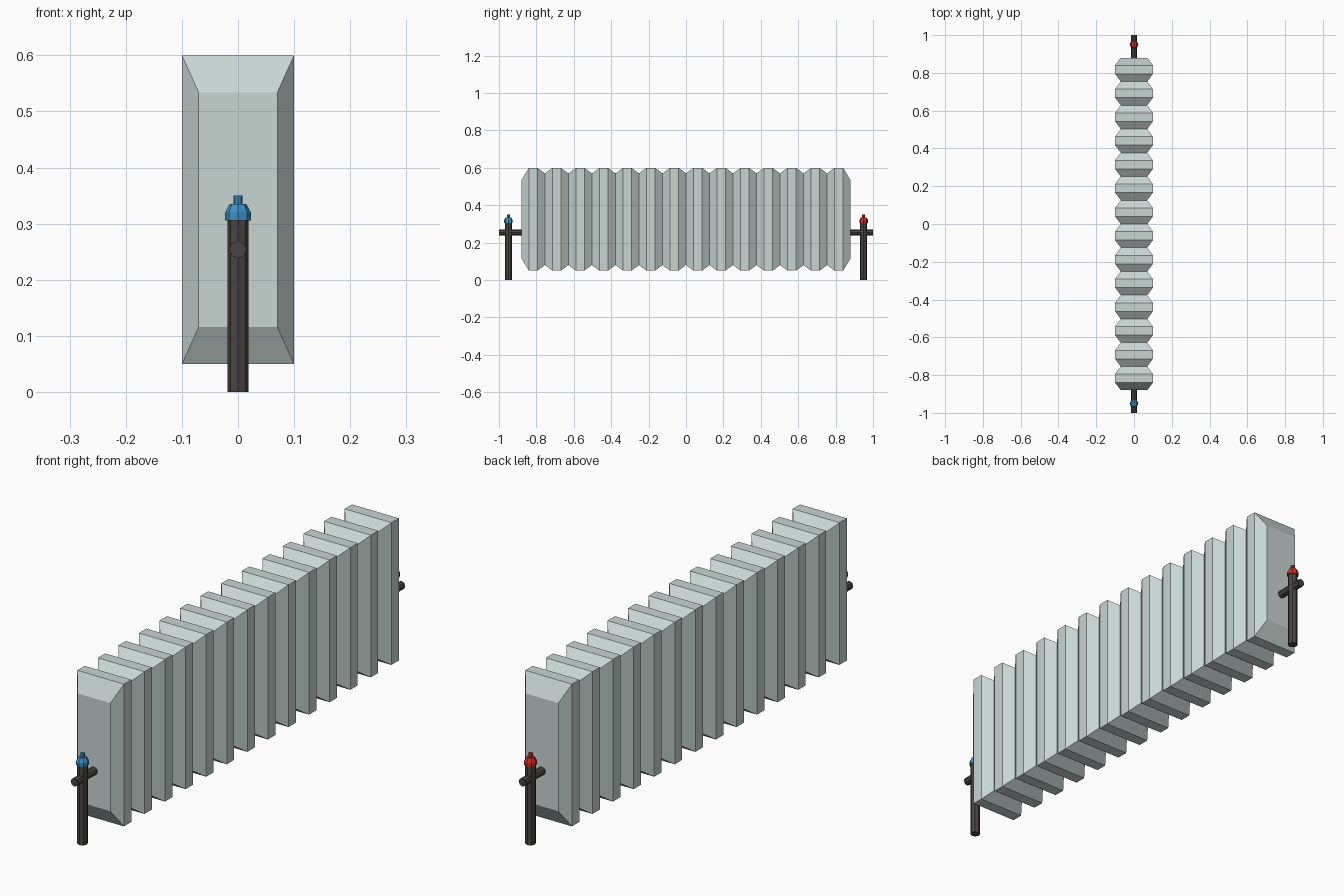
import bpy, bmesh, math
from mathutils import Matrix

if "Cube" in bpy.data.objects:
    bpy.data.objects.remove(bpy.data.objects["Cube"])


def material(name, rgb):
    m = bpy.data.materials.new(name)
    m.diffuse_color = (*rgb, 1)
    m.use_nodes = True
    m.node_tree.nodes["Principled BSDF"].inputs["Base Color"].default_value = m.diffuse_color
    return m


BODY = material("pale grey green", (0.58, 0.67, 0.65))
PIPE = material("dark brown metal", (0.07, 0.058, 0.055))
BLUE = material("cold blue", (0.045, 0.28, 0.55))
RED = material("hot red", (0.6, 0.025, 0.015))


def loft(name, rings, mat, matrix=Matrix()):
    """Skin a closed solid through rings of equal point count."""
    bm = bmesh.new()
    loops = [[bm.verts.new(matrix @ Matrix.Translation(p).translation) for p in r] for r in rings]
    n = len(loops[0])
    for a, b in zip(loops, loops[1:]):
        for i in range(n):
            j = (i + 1) % n
            bm.faces.new((a[i], a[j], b[j], b[i]))
    bm.faces.new(loops[0])
    bm.faces.new(loops[-1])
    bmesh.ops.recalc_face_normals(bm, faces=bm.faces)
    me = bpy.data.meshes.new(name)
    bm.to_mesh(me)
    bm.free()
    me.materials.append(mat)
    ob = bpy.data.objects.new(name, me)
    bpy.context.collection.objects.link(ob)
    return ob


def turned(name, profile, mat, matrix, sides=8):
    """Low-poly turned part from (radius, height) pairs."""
    rings = [[(r * math.sin(2 * math.pi * i / sides), r * math.cos(2 * math.pi * i / sides), h)
              for i in range(sides)] for r, h in profile]
    return loft(name, rings, mat, matrix)


# ribbed radiator body: rectangles alternating between ridge and groove
def rect(y, dx, dz):
    x, lo, hi = 0.1 - dx, 0.05 + dz, 0.6 - dz
    return [(-x, y, lo), (x, y, lo), (x, y, hi), (-x, y, hi)]


COUNT, HALF = 14, 0.88
pitch = 2 * HALF / COUNT
rings = [rect(-HALF, 0.03, 0.066)]
for k in range(COUNT):
    y = -HALF + k * pitch
    rings += [rect(y + pitch * 0.32, 0, 0), rect(y + pitch * 0.68, 0, 0)]
    dz = 0.066 if k == COUNT - 1 else 0.03
    rings.append(rect(y + pitch, 0.03, dz))
loft("radiator_body", rings, BODY)

# pipes and valve caps at both ends
for end, s, mat in (("front", -1, BLUE), ("back", 1, RED)):
    at = Matrix.Translation((0, 0.95 * s, 0))
    turned(end + "_upright_pipe", [(0.019, 0), (0.019, 0.308)], PIPE, at)
    turned(end + "_valve_cap", [(0.023, 0.306), (0.023, 0.32), (0.015, 0.335),
                                (0.008, 0.335), (0.008, 0.35)], mat, at)
    side = Matrix.Translation((0, 0.87 * s, 0.254)) @ Matrix.Rotation(-s * math.pi / 2, 4, 'X')
    turned(end + "_side_pipe", [(0.0155, 0), (0.0155, 0.13)], PIPE, side)
